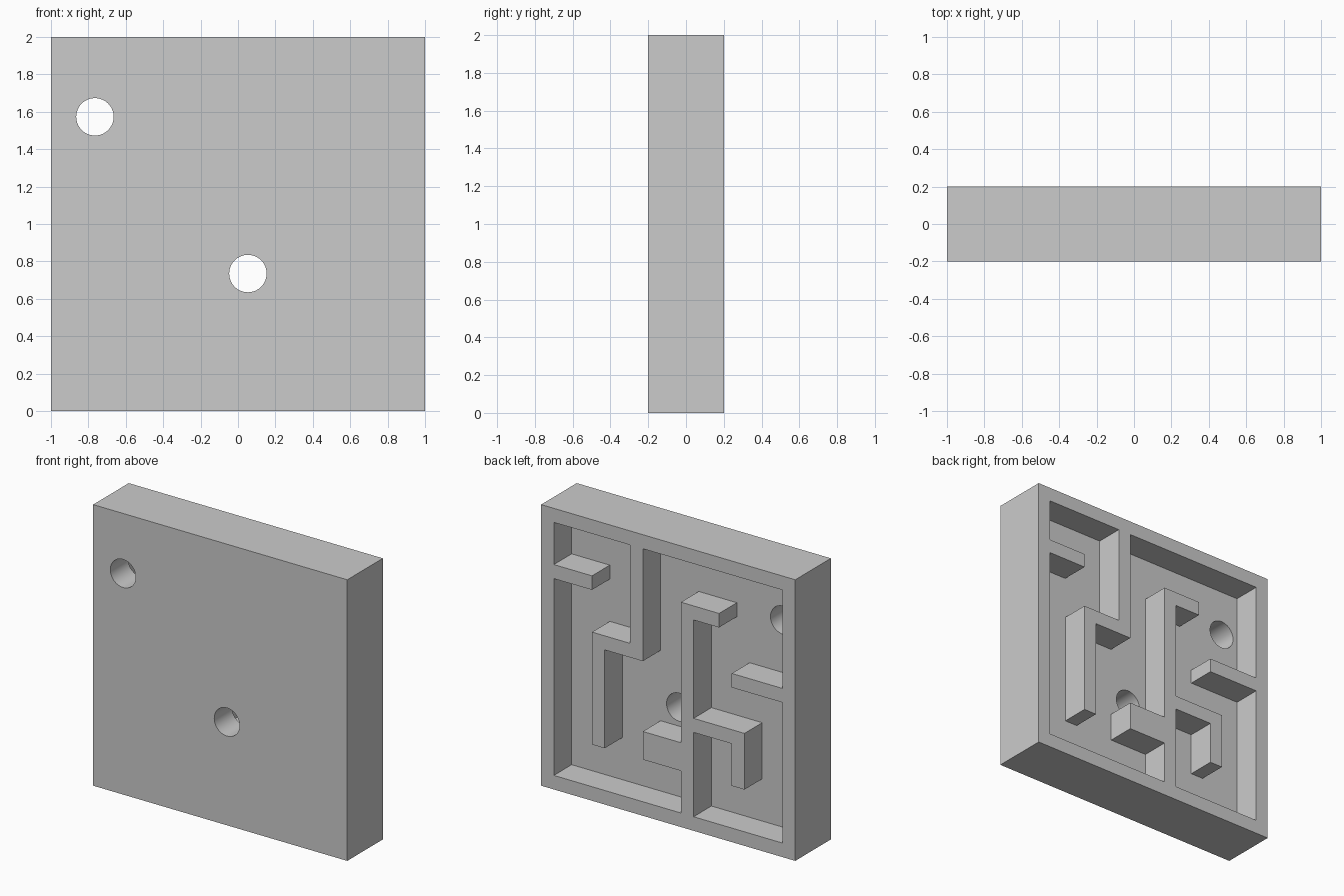
import bpy
import bmesh
from mathutils import Matrix, Vector

cube = bpy.data.objects.get("Cube")
if cube:
    bpy.data.objects.remove(cube, do_unlink=True)

CELLS = 20          # the panel is a square of cells, each 0.1 wide
CELL = 2 / CELLS
HALF = 0.2          # half of the panel thickness

# Maze walls in cells: x start, x end, z start, z end (from the lower left of the front)
WALLS = [
    (16, 19, 15, 16),                                         # peg on the frame
    (12, 13, 11, 19), (12, 16, 11, 12), (15, 16, 4, 12),      # stepped wall
    (8, 9, 1, 16), (6, 9, 15, 16),                            # tall central wall
    (9, 12, 4, 6),                                            # thick stub
    (4, 8, 7, 8), (4, 5, 4, 8),                               # hooked wall
    (1, 5, 11, 12),                                           # shelf on the frame
]
HOLES = [(-0.765, 1.573), (0.053, 0.735)]


def is_wall(i, k):
    if min(i, k) < 1 or max(i, k) > CELLS - 2:
        return True
    return any(a <= i < b and c <= k < d for a, b, c, d in WALLS)


def extrude(bm, faces, offset):
    """Copy a face region, joined by side walls, and move the copy."""
    out = bmesh.ops.extrude_face_region(bm, geom=faces)["geom"]
    verts = [g for g in out if isinstance(g, bmesh.types.BMVert)]
    bmesh.ops.translate(bm, verts=verts, vec=offset)


# Front face as a grid, thickened, then the passages pushed in from the back
bm = bmesh.new()
turn = Matrix.Translation((0, -HALF, 1)) @ Matrix.Rotation(1.5707963268, 4, 'X')
bmesh.ops.create_grid(bm, x_segments=CELLS, y_segments=CELLS, size=1, matrix=turn)
extrude(bm, bm.faces[:], Vector((0, 2 * HALF, 0)))
pocket = []
for f in bm.faces:
    c = f.calc_center_median()
    if c.y > HALF - 0.01 and not is_wall(int((c.x + 1) / CELL), int(c.z / CELL)):
        pocket.append(f)
extrude(bm, pocket, Vector((0, -HALF, 0)))
# Open the passages by removing the faces that covered them
bmesh.ops.delete(bm, geom=[f for f in pocket if f.is_valid], context='FACES')
bmesh.ops.recalc_face_normals(bm, faces=bm.faces)
bmesh.ops.dissolve_limit(bm, angle_limit=0.02, verts=bm.verts, edges=bm.edges)

mesh = bpy.data.meshes.new("maze_panel")
bm.to_mesh(mesh)
bm.free()
panel = bpy.data.objects.new("maze_panel", mesh)
bpy.context.collection.objects.link(panel)

# Colour
grey = bpy.data.materials.new("plain_grey")
grey.use_nodes = True
colour = (0.6, 0.6, 0.6, 1)
grey.diffuse_color = colour
grey.node_tree.nodes["Principled BSDF"].inputs["Base Color"].default_value = colour
mesh.materials.append(grey)

# Round holes through the floor
for x, z in HOLES:
    bpy.ops.mesh.primitive_cylinder_add(vertices=64, radius=0.1, depth=0.3,
                                        location=(x, -0.1, z), rotation=(1.5707963268, 0, 0))
    cutter = bpy.context.object
    cutter.name = "hole_cutter"
    cutter.hide_render = True
    cutter.data.materials.append(grey)
    mod = panel.modifiers.new("hole", 'BOOLEAN')
    mod.operation = 'DIFFERENCE'
    mod.solver = 'EXACT'
    mod.object = cutter
    bpy.context.view_layer.objects.active = panel
    bpy.ops.object.modifier_apply(modifier=mod.name)
    bpy.data.objects.remove(cutter, do_unlink=True)

# Smooth hole walls, crisp edges elsewhere
bpy.ops.object.select_all(action='DESELECT')
panel.select_set(True)
bpy.ops.object.shade_smooth_by_angle(angle=0.5)
